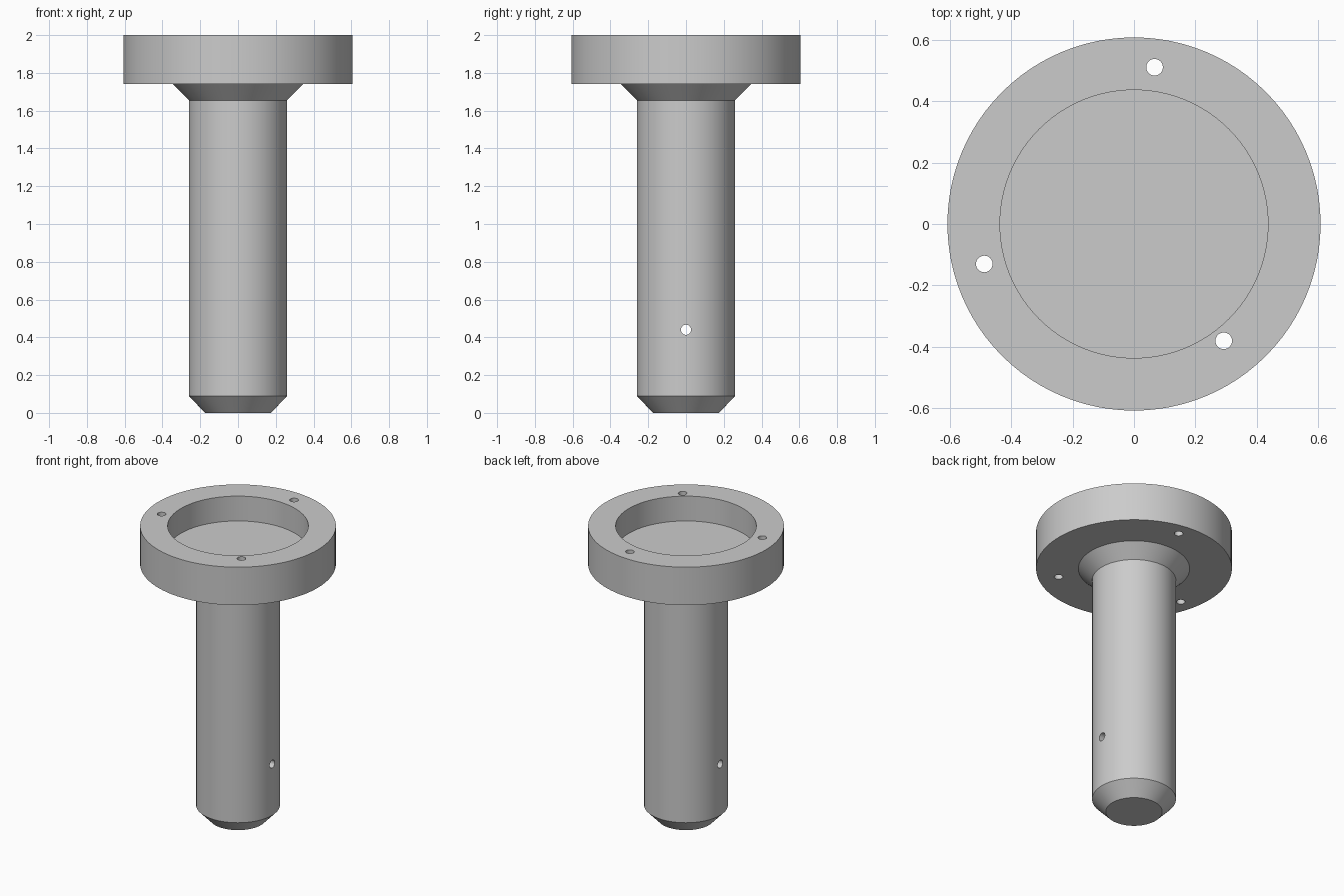
import bpy
import bmesh
from math import pi
from mathutils import Matrix

cube = bpy.data.objects.get("Cube")
if cube:
    bpy.data.objects.remove(cube)

SEGMENTS = 96

grey = bpy.data.materials.new("plain grey")
grey.use_nodes = True
COLOUR = (0.6, 0.6, 0.6, 1)
grey.diffuse_color = COLOUR
grey.node_tree.nodes["Principled BSDF"].inputs["Base Color"].default_value = COLOUR


def add_object(name, bm):
    mesh = bpy.data.meshes.new(name)
    bmesh.ops.recalc_face_normals(bm, faces=bm.faces)
    bm.to_mesh(mesh)
    bm.free()
    mesh.materials.append(grey)
    obj = bpy.data.objects.new(name, mesh)
    bpy.context.collection.objects.link(obj)
    return obj


def lathe(name, profile):
    """Turn a (radius, height) profile round z, closing both ends."""
    bm = bmesh.new()
    rings = []
    for radius, height in profile:
        ring = bmesh.ops.create_circle(
            bm, segments=SEGMENTS, radius=radius,
            matrix=Matrix.Translation((0, 0, height)))["verts"]
        rings.append(ring)
    for low, high in zip(rings, rings[1:]):
        for i in range(SEGMENTS):
            j = (i + 1) % SEGMENTS
            bm.faces.new((low[i], low[j], high[j], high[i]))
    bm.faces.new(rings[0])
    bm.faces.new(rings[-1])
    return add_object(name, bm)


def drill(target, name, location, length, turn=None):
    """Cut a round through hole with a hidden cylinder."""
    bm = bmesh.new()
    matrix = Matrix.Translation(location) @ (turn or Matrix())
    bmesh.ops.create_cone(bm, cap_ends=True, segments=32, radius1=0.027,
                          radius2=0.027, depth=length, matrix=matrix)
    cutter = add_object(name, bm)
    cutter.hide_render = True
    mod = target.modifiers.new(name, 'BOOLEAN')
    mod.operation = 'DIFFERENCE'
    mod.solver = 'EXACT'
    mod.object = cutter
    bpy.context.view_layer.objects.active = target
    bpy.ops.object.modifier_apply(modifier=name)
    bpy.data.objects.remove(cutter)


# Chamfered shaft, flared neck, flange and shallow round recess in one turning
pin = lathe("flanged_pin", [
    (0.175, 0), (0.26, 0.09), (0.26, 1.655), (0.345, 1.74),
    (0.607, 1.74), (0.607, 2), (0.436, 2), (0.436, 1.83)])

# Three mounting holes through the flange
for n, (x, y) in enumerate([(0.067, 0.51), (-0.487, -0.13), (0.292, -0.38)]):
    drill(pin, f"flange_hole_{n + 1}", (x, y, 1.87), 0.6)

# Cross hole through the lower shaft
drill(pin, "cross_hole", (0, 0, 0.44), 1, Matrix.Rotation(pi / 2, 4, 'Y'))

bpy.ops.object.select_all(action='DESELECT')
pin.select_set(True)
bpy.context.view_layer.objects.active = pin
bpy.ops.object.shade_smooth_by_angle(angle=pi / 6)
